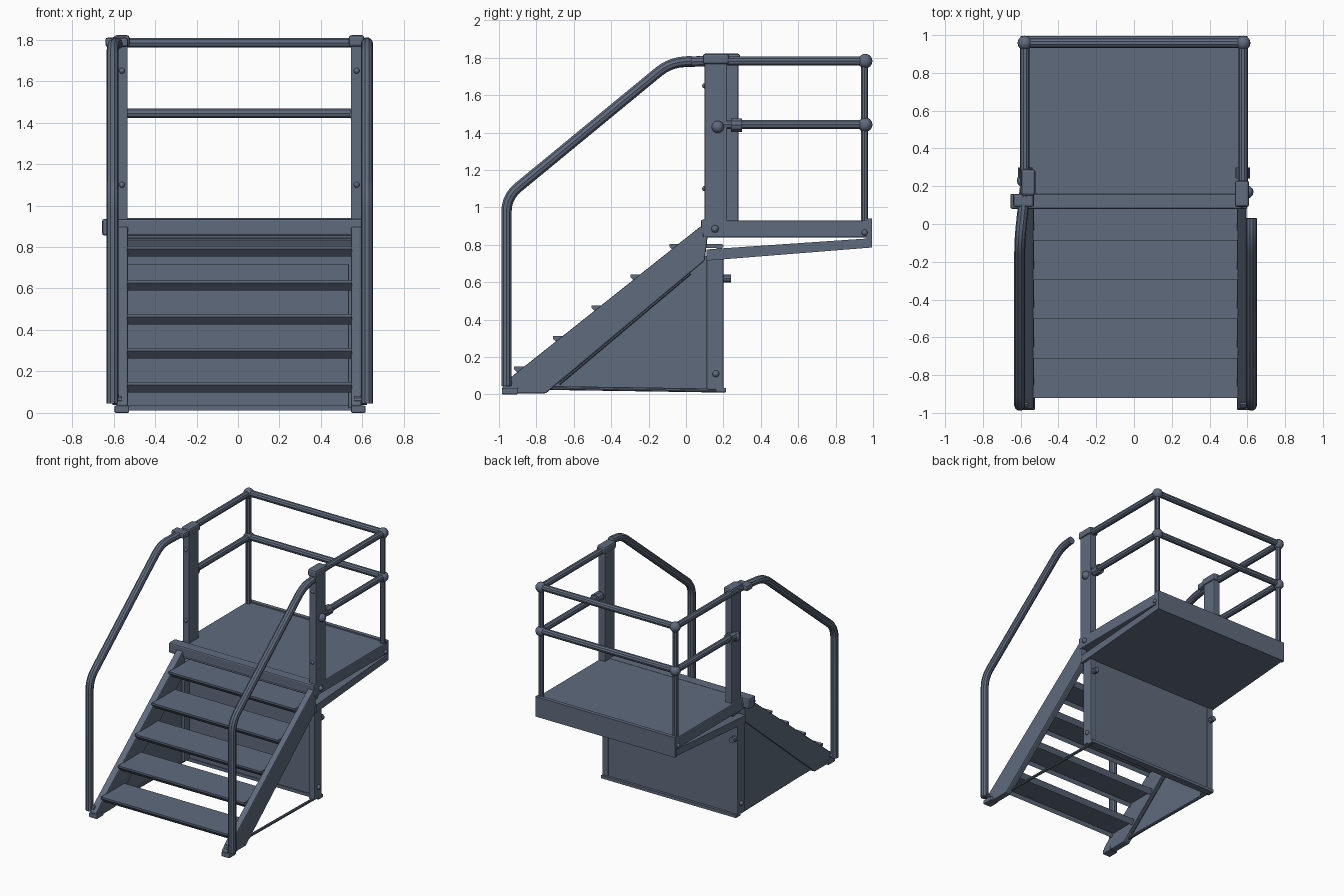
import bpy, math
from mathutils import Vector

if "Cube" in bpy.data.objects:
    bpy.data.objects.remove(bpy.data.objects["Cube"])

# Single painted-steel colour
steel = bpy.data.materials.new("slate blue steel")
steel.use_nodes = True
colour = (0.115, 0.147, 0.205, 1)
steel.diffuse_color = colour
steel.node_tree.nodes["Principled BSDF"].inputs["Base Color"].default_value = colour


def finish(ob, bevel=0.0):
    ob.data.materials.clear()
    ob.data.materials.append(steel)
    if bevel:
        m = ob.modifiers.new("soft edges", 'BEVEL')
        m.width, m.segments = bevel, 2
    return ob


def prism(name, profile, x0, x1, bevel=0.0):
    """Extrude a (y, z) profile from x0 to x1."""
    n = len(profile)
    verts = [(x, y, z) for x in (x0, x1) for y, z in profile]
    faces = [tuple(range(n))[::-1], tuple(range(n, 2 * n))]
    faces += [(i, (i + 1) % n, (i + 1) % n + n, i + n) for i in range(n)]
    mesh = bpy.data.meshes.new(name)
    mesh.from_pydata(verts, [], faces)
    ob = bpy.data.objects.new(name, mesh)
    bpy.context.collection.objects.link(ob)
    bpy.context.view_layer.objects.active = ob
    for o in bpy.context.selected_objects:
        o.select_set(False)
    ob.select_set(True)
    bpy.ops.object.mode_set(mode='EDIT')
    bpy.ops.mesh.select_all(action='SELECT')
    bpy.ops.mesh.normals_make_consistent(inside=False)
    bpy.ops.object.mode_set(mode='OBJECT')
    return finish(ob, bevel)


def box(name, x, y, z, bevel=0.0):
    return prism(name, [(y[0], z[0]), (y[1], z[0]), (y[1], z[1]), (y[0], z[1])], x[0], x[1], bevel)


def rounded(points, r):
    """Replace every inner corner by a short arc."""
    pts = [Vector(p) for p in points]
    out = [pts[0]]
    for a, b, c in zip(pts, pts[1:], pts[2:]):
        s, e = b + (a - b).normalized() * r, b + (c - b).normalized() * r
        for i in range(6):
            t = i / 5
            out.append(s * (1 - t) ** 2 + b * 2 * t * (1 - t) + e * t * t)
    return out + [pts[-1]]


def tube(name, points, radius, bend=0.08):
    curve = bpy.data.curves.new(name, 'CURVE')
    curve.dimensions = '3D'
    curve.bevel_depth, curve.bevel_resolution = radius, 3
    curve.use_fill_caps = True
    path = rounded(points, bend)
    spline = curve.splines.new('POLY')
    spline.points.add(len(path) - 1)
    for p, co in zip(spline.points, path):
        p.co = (*co, 1)
    ob = bpy.data.objects.new(name, curve)
    bpy.context.collection.objects.link(ob)
    for o in bpy.context.selected_objects:
        o.select_set(False)
    ob.select_set(True)
    bpy.context.view_layer.objects.active = ob
    bpy.ops.object.convert(target='MESH')
    ob = bpy.context.object
    bpy.ops.object.shade_smooth_by_angle()
    return finish(ob)


def knob(name, at, r):
    bpy.ops.mesh.primitive_uv_sphere_add(segments=12, ring_count=8, radius=r, location=at)
    ob = bpy.context.object
    ob.name = name
    bpy.ops.object.shade_smooth_by_angle()
    return finish(ob)


# Platform: deck tray, front nosing, sloping underside and rear skirt
box("deck", (-0.6, 0.6), (0.09, 0.99), (0.84, 0.93), 0.008)
box("deck_front_nosing", (-0.655, 0.6), (0.08, 0.16), (0.855, 0.935), 0.01)
prism("deck_underside", [(0.11, 0.715), (0.99, 0.785), (0.99, 0.835), (0.11, 0.775)], -0.59, 0.6)
box("deck_rear_skirt", (-0.6, 0.6), (0.965, 0.995), (0.785, 0.94))

# Stair stringers with feet
stringer = [(-0.98, 0.005), (-0.75, 0.005), (0.1, 0.715), (0.12, 0.88), (0.08, 0.9), (-0.92, 0.105), (-0.98, 0.05)]
prism("left_stringer", stringer, 0.545, 0.595, 0.008)
prism("right_stringer", stringer, -0.585, -0.53, 0.008)
for side, x in (("left", 0.58), ("right", -0.56)):
    box(side + "_foot", (x - 0.035, x + 0.035), (-0.985, -0.9), (0.0, 0.035), 0.006)

# Treads with a folded nose
for i in range(5):
    y, z = -0.92 + 0.208 * i, 0.148 + 0.164 * i
    prism(f"tread_{i + 1}", [(y, z), (y, z - 0.014), (y + 0.035, z - 0.05), (y + 0.05, z - 0.022),
                             (y + 0.25, z - 0.022), (y + 0.265, z - 0.045), (y + 0.29, z - 0.008),
                             (y + 0.28, z)], -0.535, 0.55)

# Enclosure under the platform
box("back_panel", (-0.58, 0.58), (0.17, 0.195), (0.03, 0.73))
prism("right_side_panel", [(-0.8, 0.03), (0.18, 0.03), (0.18, 0.74), (0.08, 0.74)], -0.575, -0.56)
for side, x in (("left", 0.555), ("right", -0.56)):
    box(side + "_lower_post", (x - 0.025, x + 0.025), (0.11, 0.2), (0.025, 0.73), 0.006)
    knob(side + "_lower_bolt", (x + math.copysign(0.025, x), 0.16, 0.11), 0.018)
    tube(side + "_rear_peg", [(x, 0.17, 0.62), (x, 0.24, 0.62)], 0.022)
    tube(side + "_base_bar", [(x, -0.78, 0.035), (x, 0.21, 0.02)], 0.011)
box("back_panel_bottom_lip", (-0.58, 0.58), (0.16, 0.215), (0.012, 0.035))
tube("panel_diagonal_trim", [(-0.55, -0.68, 0.06), (-0.55, 0.02, 0.65)], 0.012)

# Tall posts with caps and bolts
for side, s, x, y in (("left", 1, 0.572, 0.1), ("right", -1, -0.56, 0.16)):
    box(side + "_post", (x - 0.028, x + 0.028), (y, y + 0.12), (0.86, 1.8), 0.006)
    box(side + "_post_cap", (x - 0.038, x + 0.038), (y - 0.01, y + 0.13), (1.765, 1.822), 0.014)
    knob(side + "_post_bolt", (x + s * 0.028, y + 0.07, 1.43), 0.033)
    knob(side + "_deck_bolt", (x + s * 0.03, 0.155, 0.885), 0.02)
    tube(side + "_rail_collar", [(s * 0.575, 0.24, 1.44), (s * 0.575, 0.3, 1.44)], 0.038)
    for z in (1.1, 1.65):
        knob(side + "_post_rivet", (x, y, z), 0.014)

# Stair handrails
for side, x, end in (("left", 0.622, (0.622, 0.03, 1.782)), ("right", -0.605, (-0.575, 0.2, 1.785))):
    tube(side + "_handrail", [(x, -0.96, 0.045), (x, -0.96, 1.055), (x, -0.085, 1.775), end], 0.029)
    tube(side + "_handrail_bracket", [(math.copysign(0.56, x), -0.95, 0.06), (x, -0.95, 0.06)], 0.022)
box("right_handrail_coupling", (-0.64, -0.53), (0.09, 0.16), (1.765, 1.81), 0.012)

# Platform guard rails, corner posts and joints
for side, s in (("left", 1), ("right", -1)):
    x = s * 0.578
    tube(side + "_corner_post", [(x, 0.955, 0.92), (x, 0.955, 1.8)], 0.02)
    for z in (1.782, 1.442):
        tube(side + "_guard_rail", [(x, 0.2, z), (x, 0.96, z)], 0.025)
        knob(side + "_rail_joint", (x, 0.958, z), 0.039)
    knob(side + "_corner_bolt", (s * 0.6, 0.955, 0.865), 0.016)
for z in (1.785, 1.445):
    tube("rear_guard_rail", [(-0.578, 0.958, z), (0.578, 0.958, z)], 0.025)
